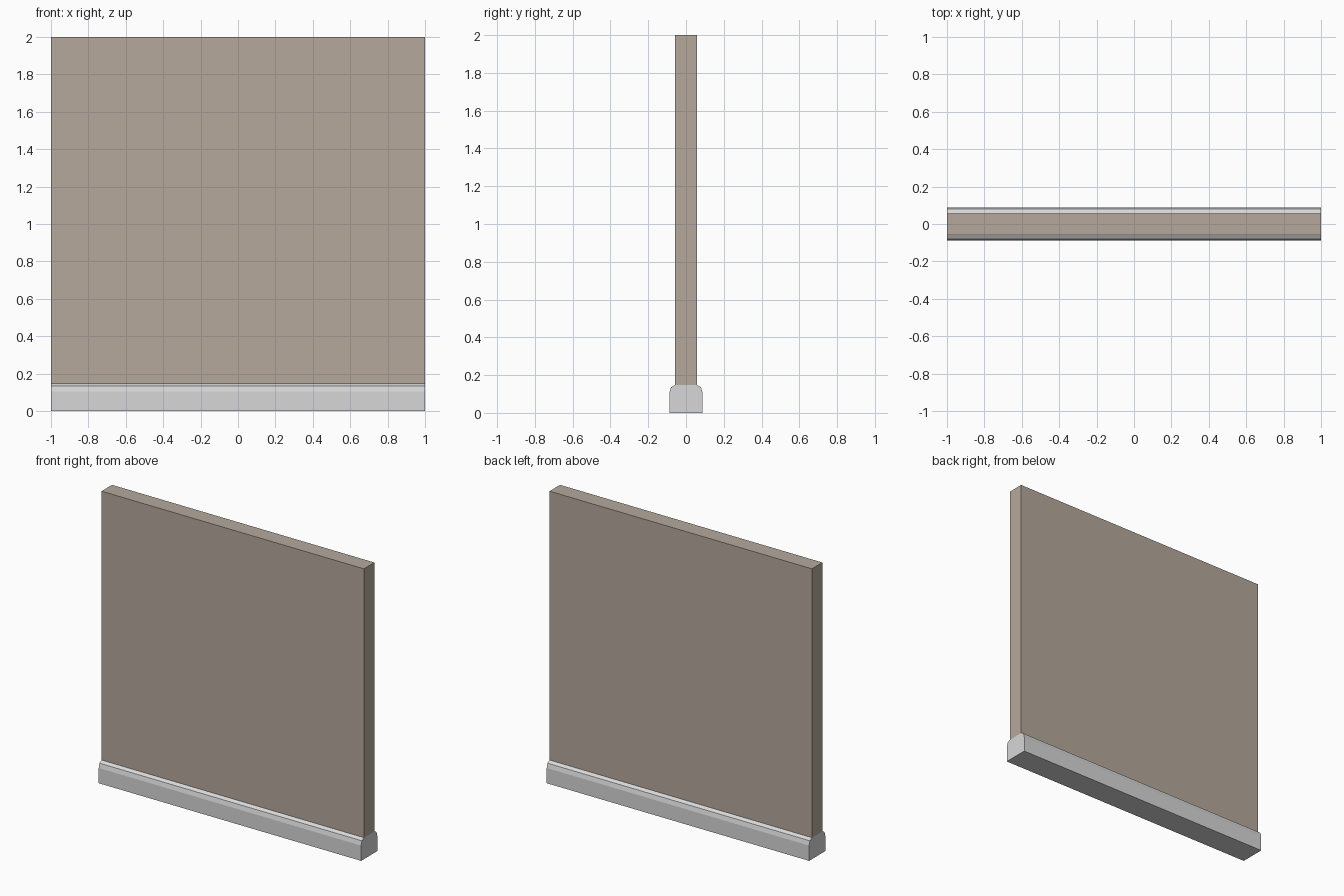
import bpy

if "Cube" in bpy.data.objects:
    bpy.data.objects.remove(bpy.data.objects["Cube"])

def material(name, rgb):
    m = bpy.data.materials.new(name)
    m.diffuse_color = (*rgb, 1)
    m.use_nodes = True
    m.node_tree.nodes["Principled BSDF"].inputs["Base Color"].default_value = m.diffuse_color
    return m

def extrude_profile(name, half, mat):
    # mirror the half profile (y, z) and sweep it along x
    prof = half + [(-y, z) for y, z in reversed(half)]
    n = len(prof)
    verts = [(x, y, z) for x in (-1, 1) for y, z in prof]
    faces = [tuple(reversed(range(n))), tuple(range(n, 2 * n))]
    faces += [(i, (i + 1) % n, n + (i + 1) % n, n + i) for i in range(n)]
    me = bpy.data.meshes.new(name)
    me.from_pydata(verts, [], faces)
    me.materials.append(mat)
    ob = bpy.data.objects.new(name, me)
    bpy.context.collection.objects.link(ob)
    return ob

taupe = material("taupe wall paint", (0.46, 0.395, 0.335))
white = material("pale grey trim paint", (0.68, 0.68, 0.68))

# Wall panel
extrude_profile("wall_panel", [(0.057, 0.148), (0.057, 2.0)], taupe)
# Skirting on both sides, chamfered towards the wall
extrude_profile("skirting_board",
                [(0.088, 0), (0.088, 0.105), (0.080, 0.135), (0.059, 0.148)], white)
